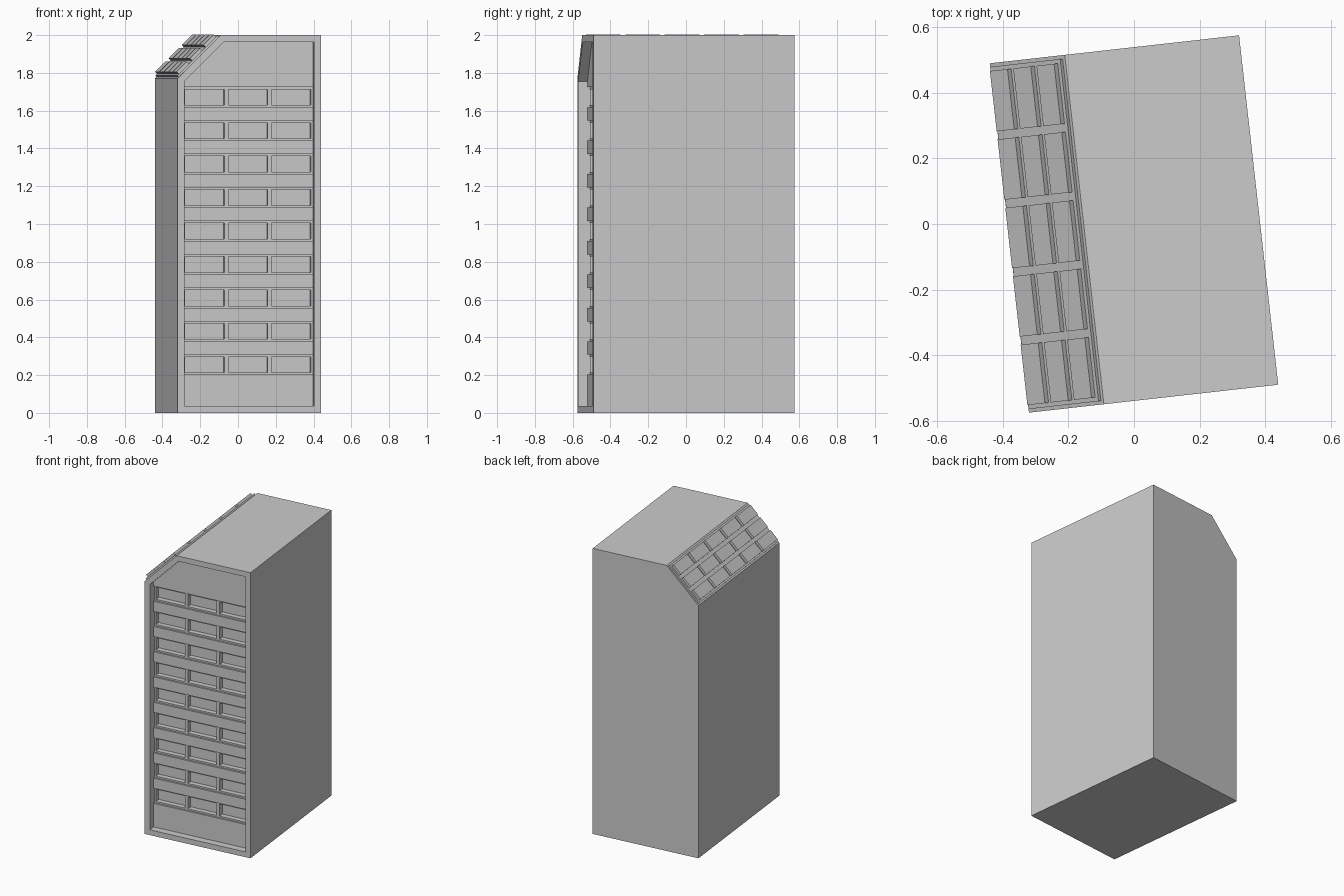
import bpy, bmesh, math
from mathutils import Matrix, Vector

if "Cube" in bpy.data.objects:
    bpy.data.objects.remove(bpy.data.objects["Cube"])

W, D, H = 0.3825, 0.536, 2.0        # half width, half depth, height
CH = 0.23                           # 45 degree roof chamfer
BORDER, RECESS = 0.037, 0.05        # front frame
ROW_D, WIN_D = 0.012, 0.035         # window row and pane recesses
ROWS, Z0, PITCH, ROW_H = 9, 0.202, 0.177, 0.106
TURN = Matrix.Rotation(math.radians(6.4), 4, 'Z')


def finish(bm, name, matrix):
    bmesh.ops.recalc_face_normals(bm, faces=bm.faces[:])
    mesh = bpy.data.meshes.new(name)
    bm.to_mesh(mesh)
    bm.free()
    ob = bpy.data.objects.new(name, mesh)
    bpy.context.collection.objects.link(ob)
    ob.matrix_world = matrix
    return ob


def faces_at(bm, axis, value):
    """Faces lying flat in the plane axis = value."""
    return [f for f in bm.faces
            if all(abs(v.co[axis] - value) < 1e-4 for v in f.verts)]


def cut(bm, faces, axis, positions, plane_axis, plane):
    """Split flat faces of one plane at the given coordinates."""
    no = Vector((0, 0, 0))
    no[axis] = 1
    for p in positions:
        fs = [f for f in faces_at(bm, plane_axis, plane)
              if min(v.co[axis] for v in f.verts) < p - 1e-4
              and max(v.co[axis] for v in f.verts) > p + 1e-4]
        geom = set(fs)
        for f in fs:
            geom.update(f.edges)
            geom.update(f.verts)
        bmesh.ops.bisect_plane(bm, geom=list(geom), dist=1e-6,
                               plane_co=no * p, plane_no=no)


def push(bm, faces, depth, inset=0.0):
    """Inset each face, then move it straight along its normal."""
    if inset:
        bmesh.ops.inset_individual(bm, faces=faces, thickness=inset, depth=0,
                                   use_even_offset=True)
    normals = [f.normal.copy() for f in faces]
    out = bmesh.ops.extrude_discrete_faces(bm, faces=faces)['faces']
    for f, n in zip(out, normals):
        bmesh.ops.translate(bm, verts=f.verts[:], vec=n * depth)


# Tower body: chamfered profile pulled back
bm = bmesh.new()
profile = [(-W, 0), (W, 0), (W, H), (-W + CH, H), (-W, H - CH)]
front = bm.faces.new([bm.verts.new((x, -D, z)) for x, z in profile])
ext = bmesh.ops.extrude_face_region(bm, geom=[front], use_keep_orig=True)['geom']
bmesh.ops.translate(bm, verts=[g for g in ext if isinstance(g, bmesh.types.BMVert)],
                    vec=(0, 2 * D, 0))
bmesh.ops.recalc_face_normals(bm, faces=bm.faces[:])

# Recessed front inside a border
push(bm, faces_at(bm, 1, -D), -RECESS, BORDER)

# Window rows, then three panes in each
y = -D + RECESS
starts = [Z0 + PITCH * i for i in range(ROWS)]
cut(bm, None, 2, [z + o for z in starts for o in (0, ROW_H)], 1, y)
bm.normal_update()
rows = [f for f in faces_at(bm, 1, y)
        if any(abs(f.calc_center_median().z - z - ROW_H / 2) < 0.01 for z in starts)]
push(bm, rows, -ROW_D)
y += ROW_D
third = (W - BORDER) / 3
cut(bm, None, 0, (-third, third), 1, y)
bm.normal_update()
push(bm, faces_at(bm, 1, y), -WIN_D, 0.011)
finish(bm, "tower_body", TURN)

# Roof panel array: thin slab with a 3 x 5 grid of raised panels
bm = bmesh.new()
sx, sy, t = CH * math.sqrt(2) - 0.022, 2 * D - 0.022, 0.0105
bmesh.ops.create_cube(bm, size=1, matrix=Matrix.Translation((0, 0, t / 2))
                      @ Matrix.Diagonal((sx, sy, t, 1)))
cut(bm, None, 0, (-sx / 6, sx / 6), 2, t)
cut(bm, None, 1, [sy * (i / 5 - 0.5) for i in range(1, 5)], 2, t)
bm.normal_update()
push(bm, faces_at(bm, 2, t), 0.016, 0.0125)
slope = (Matrix.Translation((-W + CH / 2, 0, H - CH / 2))
         @ Matrix.Rotation(math.radians(-45), 4, 'Y'))
finish(bm, "roof_panels", TURN @ slope)
